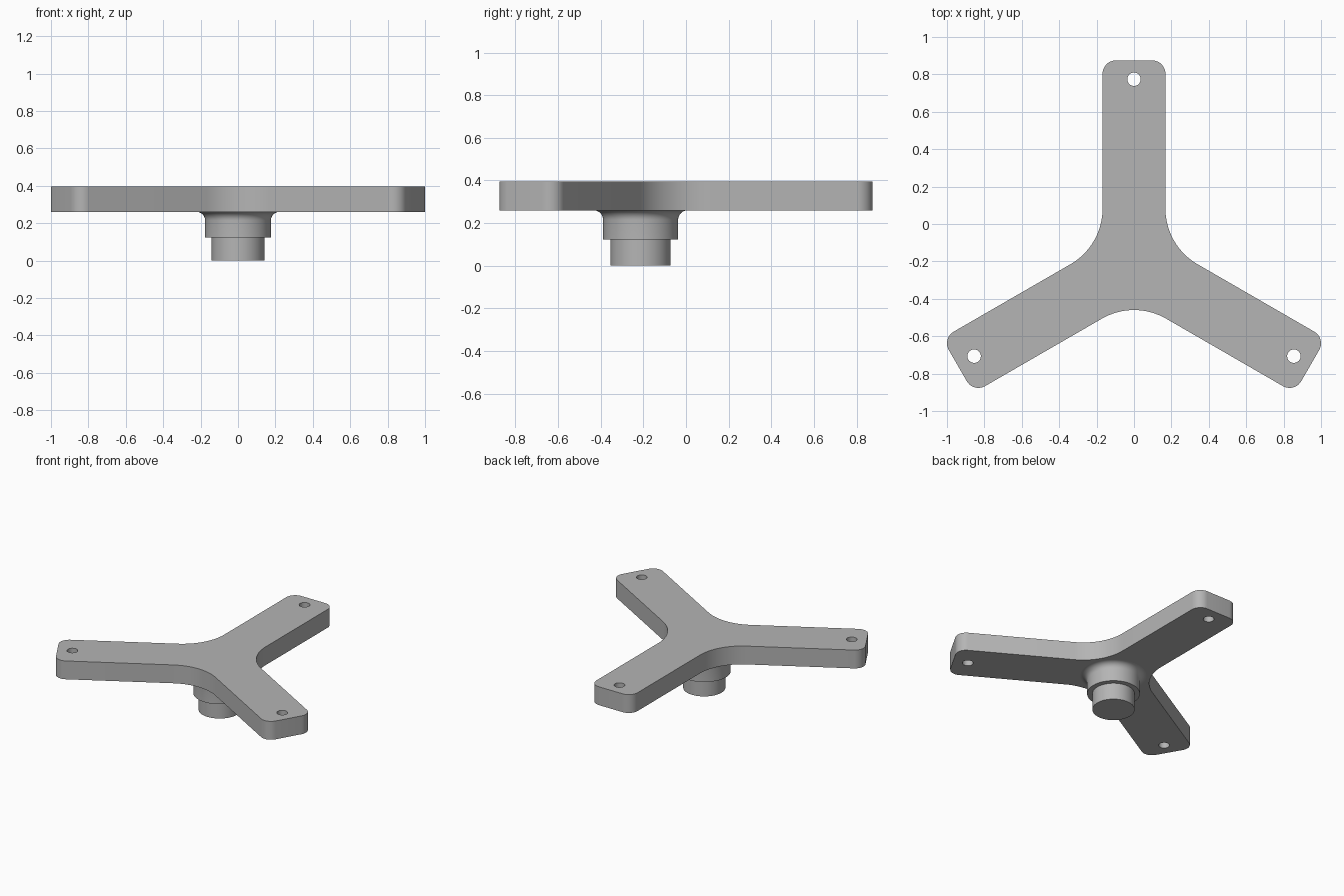
import bpy, bmesh
from math import sin, cos, tan, radians, pi
from mathutils import Matrix, Vector

cube = bpy.data.objects.get("Cube")
if cube:
    bpy.data.objects.remove(cube, do_unlink=True)

# Main dimensions
CENTRE_Y = -0.213
PLATE_BOTTOM, PLATE_TOP = 0.26, 0.395
ARM_LENGTH, HALF_WIDTH = 1.088, 0.168
CORNER_R, WEB_R = 0.072, 0.343
HOLE_DIST, HOLE_R = 0.987, 0.036
HUB_R, PIN_R, STEP_Z, COVE_R = 0.176, 0.141, 0.122, 0.045

grey = bpy.data.materials.new("plain_grey")
grey.use_nodes = True
colour = (0.46, 0.46, 0.46, 1)
grey.diffuse_color = colour
grey.node_tree.nodes["Principled BSDF"].inputs["Base Color"].default_value = colour


def arc(centre, radius, start, end, steps):
    """Points on an arc, angles in degrees."""
    points = []
    for i in range(steps + 1):
        a = radians(start + (end - start) * i / steps)
        points.append(Vector((centre[0] + radius * cos(a), centre[1] + radius * sin(a))))
    return points


def smooth(obj):
    bpy.ops.object.select_all(action='DESELECT')
    obj.select_set(True)
    bpy.context.view_layer.objects.active = obj
    bpy.ops.object.shade_smooth_by_angle(angle=radians(30))


# Three-armed plate: outline and bolt holes as one filled, extruded curve
outline, holes = [], []
web_dist = (HALF_WIDTH + WEB_R) / sin(radians(60))
for angle in (-30, 90, 210):
    turn = Matrix.Rotation(radians(angle), 2)
    u, v = ARM_LENGTH - CORNER_R, HALF_WIDTH - CORNER_R
    web_centre = (web_dist * cos(radians(-60)), web_dist * sin(radians(-60)))
    arm = arc(web_centre, WEB_R, 150, 90, 16)
    arm += arc((u, -v), CORNER_R, -90, 0, 10)
    arm += arc((u, v), CORNER_R, 0, 90, 10)
    outline += [turn @ p for p in arm]
    holes.append([turn @ p for p in arc((HOLE_DIST, 0), HOLE_R, 0, 360, 32)[:-1]])

curve = bpy.data.curves.new("arm_plate", 'CURVE')
curve.dimensions = '2D'
curve.fill_mode = 'BOTH'
curve.extrude = (PLATE_TOP - PLATE_BOTTOM) / 2
for loop in [outline] + holes:
    spline = curve.splines.new('POLY')
    spline.points.add(len(loop) - 1)
    for point, p in zip(spline.points, loop):
        point.co = (p.x, p.y, 0, 1)
    spline.use_cyclic_u = True
plate = bpy.data.objects.new("arm_plate", curve)
bpy.context.collection.objects.link(plate)
plate.location = (0, CENTRE_Y, (PLATE_TOP + PLATE_BOTTOM) / 2)
bpy.ops.object.select_all(action='DESELECT')
plate.select_set(True)
bpy.context.view_layer.objects.active = plate
bpy.ops.object.convert(target='MESH')
plate = bpy.context.view_layer.objects.active
bm = bmesh.new()
bm.from_mesh(plate.data)
bmesh.ops.remove_doubles(bm, verts=bm.verts, dist=0.0001)
bmesh.ops.recalc_face_normals(bm, faces=bm.faces)
bm.to_mesh(plate.data)
bm.free()
plate.data.materials.clear()
plate.data.materials.append(grey)
smooth(plate)

# Stepped hub with a cove under the plate, turned on a lathe
profile = [(0, 0), (PIN_R, 0), (PIN_R, STEP_Z), (HUB_R, STEP_Z)]
profile += [tuple(p) for p in arc((HUB_R + COVE_R, PLATE_BOTTOM - COVE_R), COVE_R, 180, 90, 8)]
profile += [(HUB_R + COVE_R, PLATE_BOTTOM + 0.01), (0, PLATE_BOTTOM + 0.01)]
bm = bmesh.new()
verts = [bm.verts.new((r, 0, z)) for r, z in profile]
edges = [bm.edges.new(pair) for pair in zip(verts, verts[1:])]
bmesh.ops.spin(bm, geom=verts + edges, cent=(0, 0, 0), axis=(0, 0, 1),
               angle=2 * pi, steps=64, use_merge=True)
bmesh.ops.remove_doubles(bm, verts=bm.verts, dist=0.0001)
bmesh.ops.recalc_face_normals(bm, faces=bm.faces)
mesh = bpy.data.meshes.new("stepped_hub")
bm.to_mesh(mesh)
bm.free()
hub = bpy.data.objects.new("stepped_hub", mesh)
bpy.context.collection.objects.link(hub)
hub.location.y = CENTRE_Y
mesh.materials.append(grey)
smooth(hub)
